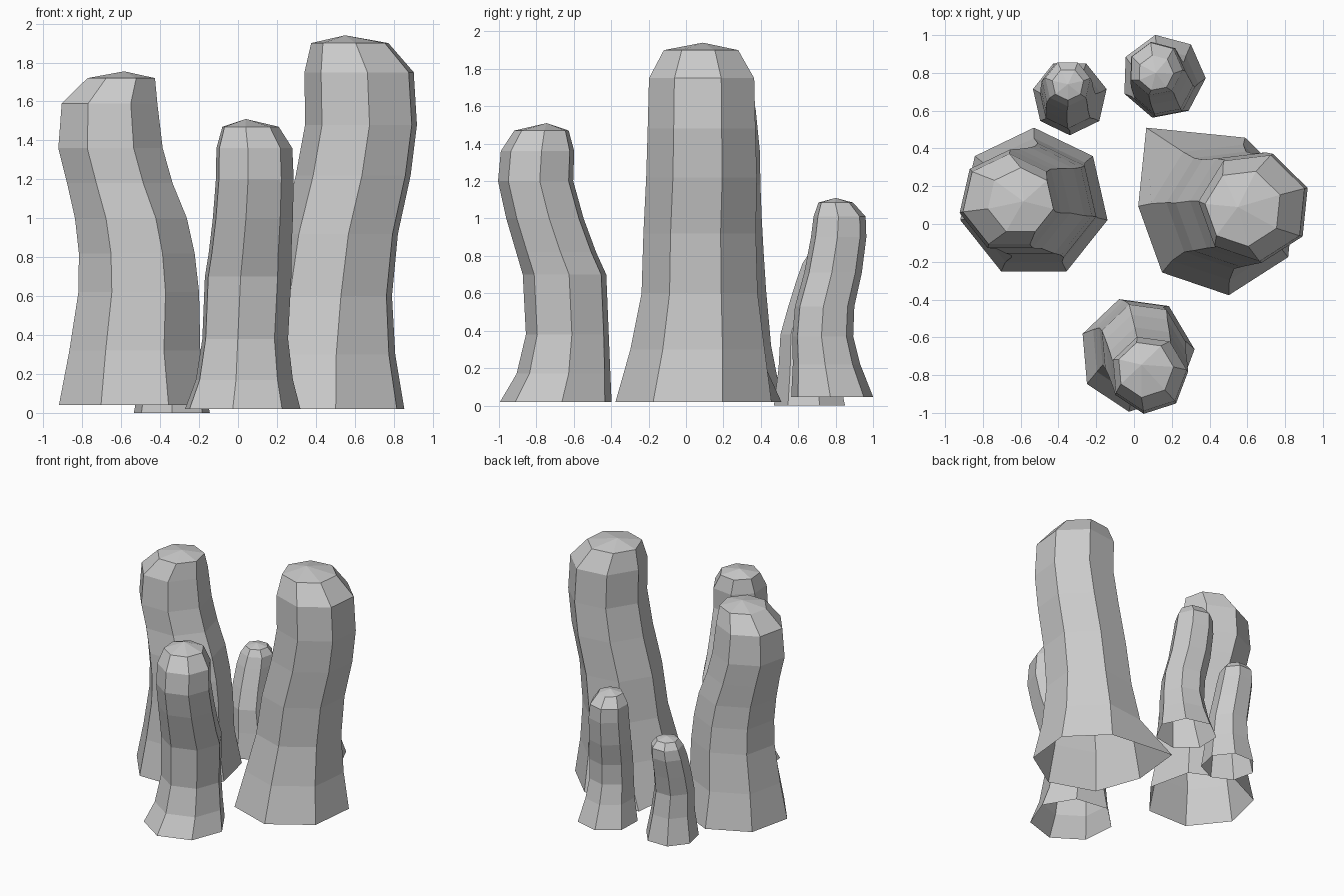
import bpy, bmesh, math

SIDES = 7


def column(name, turn, rings, apex, corner=None):
    """Seven-sided open-bottomed column through rings (z, x, y, radius), closed by a low cap."""
    bm = bmesh.new()
    loops = []
    for z, x, y, r in rings:
        loop = []
        for i in range(SIDES):
            a = math.radians(turn) + 2 * math.pi * i / SIDES
            loop.append(bm.verts.new((x + r * math.cos(a), y + r * math.sin(a), z)))
        loops.append(loop)
    # stretched foot corner
    if corner:
        i, x, y = corner
        loops[0][i].co.x, loops[0][i].co.y = x, y
    # walls
    for lo, hi in zip(loops, loops[1:]):
        for i in range(SIDES):
            j = (i + 1) % SIDES
            bm.faces.new((lo[i], lo[j], hi[j], hi[i]))
    # cap
    tip = bm.verts.new(apex)
    for i in range(SIDES):
        bm.faces.new((loops[-1][i], loops[-1][(i + 1) % SIDES], tip))
    mesh = bpy.data.meshes.new(name)
    bm.to_mesh(mesh)
    bm.free()
    obj = bpy.data.objects.new(name, mesh)
    bpy.context.collection.objects.link(obj)
    return obj


# Large left column
column("left_column", -12.9, [
    (0.04, -0.53, 0.11, 0.40), (0.32, -0.53, 0.11, 0.345),
    (0.62, -0.51, 0.11, 0.318), (0.82, -0.52, 0.11, 0.305),
    (1.00, -0.55, 0.11, 0.295), (1.18, -0.607, 0.12, 0.278),
    (1.36, -0.655, 0.12, 0.275), (1.59, -0.66, 0.12, 0.252),
    (1.72, -0.60, 0.12, 0.178)], (-0.585, 0.12, 1.755))

# Tallest right column
column("right_column", 19.8, [
    (0.02, 0.45, 0.05, 0.43), (0.30, 0.46, 0.07, 0.37),
    (0.60, 0.49, 0.08, 0.32), (0.92, 0.53, 0.08, 0.31),
    (1.22, 0.60, 0.09, 0.305), (1.48, 0.64, 0.09, 0.297),
    (1.75, 0.63, 0.09, 0.29), (1.90, 0.58, 0.085, 0.205)],
    (0.55, 0.09, 1.94), corner=(2, 0.065, 0.51))

# Medium front column
column("front_column", 5, [
    (0.02, 0.015, -0.69, 0.307), (0.17, 0.025, -0.65, 0.258),
    (0.38, 0.03, -0.63, 0.228), (0.70, 0.045, -0.645, 0.23),
    (0.82, 0.055, -0.69, 0.22), (1.00, 0.07, -0.75, 0.213),
    (1.20, 0.08, -0.80, 0.207), (1.36, 0.078, -0.79, 0.202),
    (1.47, 0.06, -0.77, 0.15)], (0.04, -0.745, 1.51))

# Small back column
column("back_right_column", -2, [
    (0.045, 0.155, 0.78, 0.225), (0.22, 0.155, 0.75, 0.185),
    (0.37, 0.155, 0.73, 0.167), (0.53, 0.15, 0.74, 0.163),
    (0.71, 0.13, 0.785, 0.158), (0.90, 0.12, 0.815, 0.152),
    (1.01, 0.115, 0.82, 0.143), (1.085, 0.115, 0.80, 0.095)],
    (0.115, 0.80, 1.11))

# Smallest back column
column("back_left_column", -90, [
    (0.0, -0.34, 0.67, 0.20), (0.20, -0.34, 0.66, 0.165),
    (0.38, -0.35, 0.655, 0.15), (0.53, -0.355, 0.69, 0.143),
    (0.68, -0.355, 0.73, 0.136), (0.76, -0.35, 0.745, 0.122),
    (0.81, -0.35, 0.74, 0.085)], (-0.35, 0.74, 0.83))
